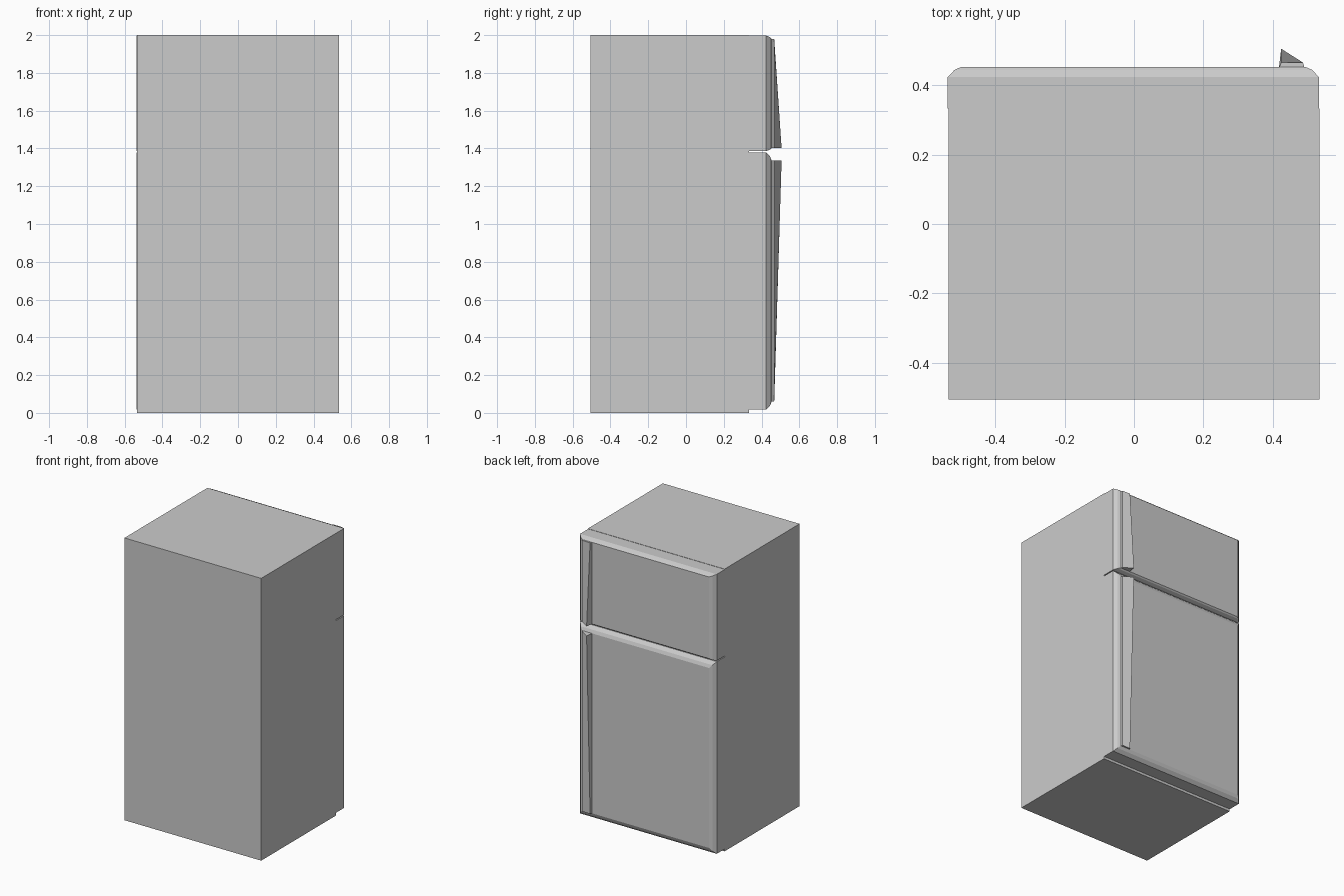
import bpy, bmesh

if "Cube" in bpy.data.objects:
    bpy.data.objects.remove(bpy.data.objects["Cube"])


def loft(name, rings):
    """Closed solid through a list of equally long point rings."""
    bm = bmesh.new()
    loops = [[bm.verts.new(p) for p in ring] for ring in rings]
    for a, b in zip(loops, loops[1:]):
        for i in range(len(a)):
            j = (i + 1) % len(a)
            bm.faces.new((a[i], a[j], b[j], b[i]))
    bm.faces.new(loops[0])
    bm.faces.new(loops[-1])
    bmesh.ops.recalc_face_normals(bm, faces=bm.faces)
    mesh = bpy.data.meshes.new(name)
    bm.to_mesh(mesh)
    bm.free()
    obj = bpy.data.objects.new(name, mesh)
    bpy.context.collection.objects.link(obj)
    return obj


def rect(x0, x1, z0, z1, y):
    return [(x0, y, z0), (x1, y, z0), (x1, y, z1), (x0, y, z1)]


def door(name, z0, z1, bottom, top):
    # Front edge is rounded over in two steps: depth, share of the inset
    steps = [(0.333, 0), (0.424, 0), (0.445, 0.5), (0.454, 1)]
    return loft(name, [rect(-0.538 + 0.04 * t, 0.534 - 0.04 * t,
                            z0 + bottom * t, z1 - top * t, y) for y, t in steps])


def handle(name, z_thick, z_thin):
    # Wedge-shaped grip, deepest beside the gap between the doors
    def section(z, depth):
        return [(0.418, 0.448, z), (0.425, depth, z),
                (0.488, 0.466, z), (0.493, 0.448, z)]
    return loft(name, [section(z_thick, 0.506), section(z_thin, 0.467)])


# Cabinet
loft("cabinet", [rect(-0.536, 0.536, 0, 2, y) for y in (-0.506, 0.333)])

# Freezer door above, fridge door below
door("freezer_door", 1.386, 1.998, 0.016, 0.018)
door("fridge_door", 0.018, 1.379, 0.042, 0.044)

# Handles
handle("freezer_handle", 1.402, 1.98)
handle("fridge_handle", 1.335, 0.06)
